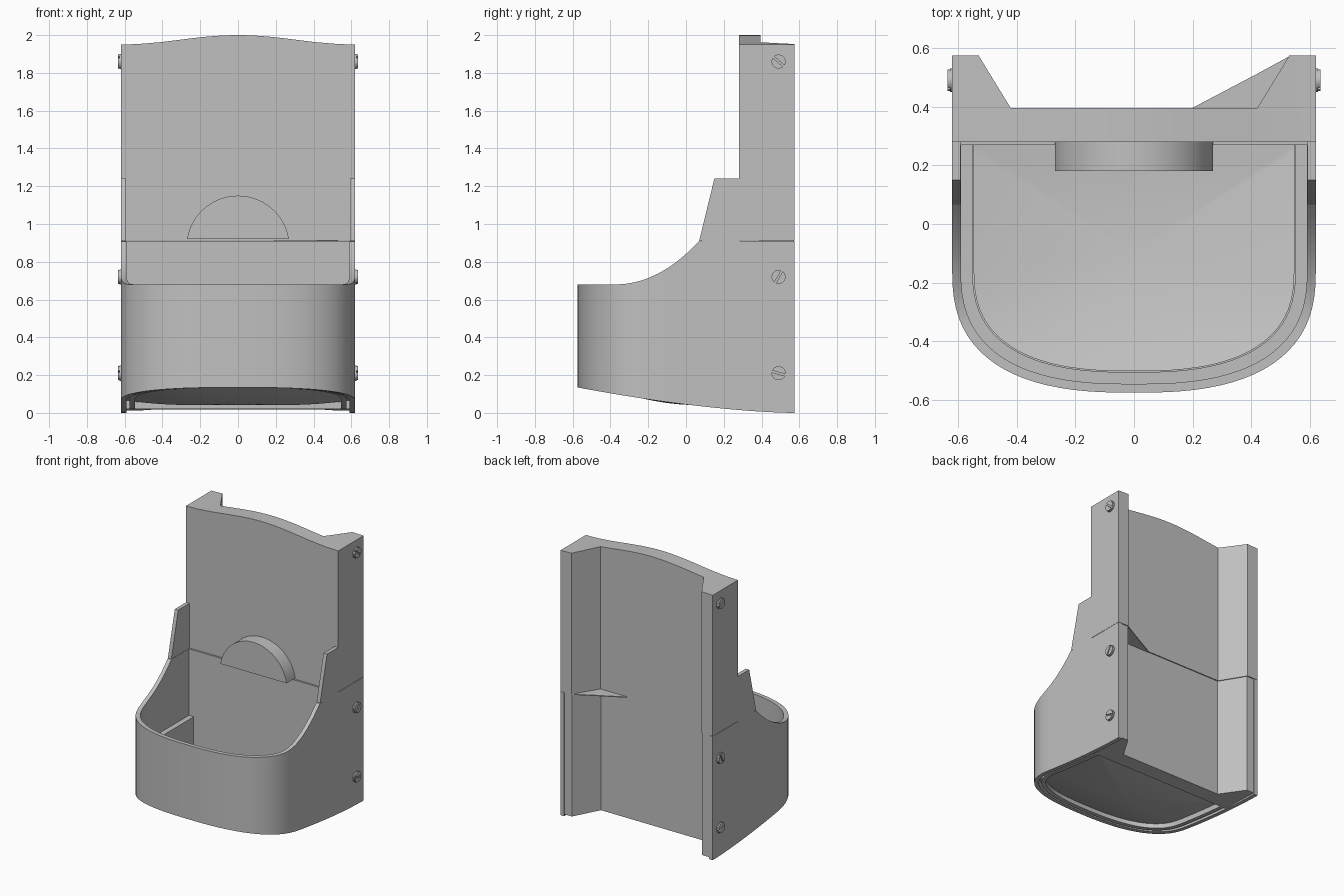
import bpy, bmesh, math
from mathutils import Vector

cube = bpy.data.objects.get("Cube")
if cube:
    bpy.data.objects.remove(cube, do_unlink=True)

grey = bpy.data.materials.new("plain grey")
grey.use_nodes = True
GREY = (0.53, 0.53, 0.53, 1)
grey.diffuse_color = GREY
grey.node_tree.nodes["Principled BSDF"].inputs["Base Color"].default_value = GREY


def finish(name, bm):
    bmesh.ops.remove_doubles(bm, verts=bm.verts, dist=1e-5)
    bmesh.ops.recalc_face_normals(bm, faces=bm.faces)
    mesh = bpy.data.meshes.new(name)
    bm.to_mesh(mesh)
    bm.free()
    mesh.materials.append(grey)
    obj = bpy.data.objects.new(name, mesh)
    bpy.context.collection.objects.link(obj)
    bpy.ops.object.select_all(action='DESELECT')
    obj.select_set(True)
    bpy.context.view_layer.objects.active = obj
    bpy.ops.object.shade_smooth_by_angle(angle=math.radians(30))
    return obj


def loft(name, sections):
    """Closed solid through a row of four-cornered sections."""
    bm = bmesh.new()
    rows = [[bm.verts.new(p) for p in s] for s in sections]
    for a, b in zip(rows, rows[1:]):
        for i in range(4):
            j = (i + 1) % 4
            bm.faces.new((a[i], a[j], b[j], b[i]))
    bm.faces.new(rows[0])
    bm.faces.new(rows[-1])
    return finish(name, bm)


def upright(p, q, low, high):
    """Vertical section between plan points p and q."""
    return [(*p, low), (*q, low), (*q, high), (*p, high)]


# Shared shape rules
def underside(y):
    return 0.135 * max(0, (0.575 - y) / 1.15) ** 1.6


def rim(y):
    t = min(1, max(0, (y + 0.38) / 0.45))
    return 0.68 + 0.23 * t ** 2.1


def outline(inset, back):
    """U-shaped plan curve, from the back left round the front."""
    a, b, start = 0.62 - inset, 0.425 - inset, -0.15
    half = [(a, back + (start - back) * i / 20) for i in range(20)]
    for i in range(21):
        t = math.pi / 2 * i / 20
        half.append((a * max(0, math.cos(t)) ** 0.77,
                     start - b * math.sin(t) ** 0.77))
    half[-1] = (0, start - b)
    return half + [(-x, y) for x, y in reversed(half[:-1])]


def wall(name, d0, d1, back, low, high):
    pairs = zip(outline(d0, back), outline(d1, back))
    return loft(name, [upright(p, q, low(p[1]), high(p[1])) for p, q in pairs])


# Bin: outer shell, thicker liner below a ledge, and lip under the floor
wall("bin_shell", 0, 0.03, 0.575, underside, rim)
wall("bin_liner", 0.03, 0.07, 0.28, lambda y: underside(y) + 0.05, lambda y: 0.42)
wall("bottom_lip", 0.045, 0.075, 0.28,
     lambda y: underside(y) + 0.006, lambda y: underside(y) + 0.08)

# Dished floor
bm = bmesh.new()
plan = outline(0.065, 0.275)
RINGS = 8
skins = []
for thick in (0, 0.03):
    rings = []
    for k in range(1, RINGS + 1):
        s = k / RINGS
        ring = []
        for x, y in plan:
            y = -0.1 + (y + 0.1) * s
            z = underside(y) - 0.005 + 0.05 * s * s + thick
            ring.append(bm.verts.new((x * s, y, z)))
        rings.append(ring)
    centre = bm.verts.new((0, -0.1, underside(-0.1) - 0.005 + thick))
    for i in range(len(plan)):
        j = (i + 1) % len(plan)
        bm.faces.new((centre, rings[0][i], rings[0][j]))
        for a, b in zip(rings, rings[1:]):
            bm.faces.new((a[i], b[i], b[j], a[j]))
    skins.append(rings[-1])
for i in range(len(plan)):
    j = (i + 1) % len(plan)
    bm.faces.new((skins[0][i], skins[0][j], skins[1][j], skins[1][i]))
finish("bin_floor", bm)


# Back boards with a channel behind
def channel(x):
    t = min(1, max(0, (abs(x) - 0.42) / 0.11))
    return 0.39 + 0.18 * t


def arch(x):
    return 1.95 + 0.05 * math.cos(math.pi / 2 * x / 0.62) ** 2


def stations(edge):
    inner = [0.42 * i / 10 for i in range(-10, 11)]
    return [-edge, -0.53] + inner + [0.53, edge]


lower = []
for x in stations(0.592):
    y = channel(x)
    lower.append([(x, 0.27, underside(0.27) + 0.005), (x, y, underside(y) + 0.012),
                  (x, y, 0.91), (x, 0.27, 0.91)])
loft("lower_back_board", lower)
loft("upper_back_board", [upright((x, 0.28), (x, channel(x) + 0.005), 0.912, arch(x))
                          for x in stations(0.62)])

# Small corner web at the joint behind the boards
loft("corner_web", [upright((x, y0), (x, y1), 0.908, 0.914) for x, y0, y1 in
                    ((0.19, 0.389, 0.391), (0.42, 0.389, 0.512), (0.53, 0.569, 0.572))])

# Half-round stop on the front of the upper board
stop = []
for i in range(33):
    x = -0.27 * math.cos(math.pi * i / 32)
    top = max(0.921, 0.877 + math.sqrt(0.273 ** 2 - x * x))
    stop.append(upright((x, 0.18), (x, 0.285), 0.92, top))
loft("half_round_stop", stop)


# Screw heads: base disc and two half caps leaving a slot
def disc_part(name, side, z, angle, u0, u1, radius, x0, x1):
    across = Vector((0, -math.sin(angle), math.cos(angle)))
    along = Vector((0, math.cos(angle), math.sin(angle)))
    parts = []
    t0, t1 = math.asin(u0 / radius), math.asin(u1 / radius)
    for i in range(17):
        t = t0 + (t1 - t0) * i / 16
        mid = Vector((0, 0.49, z)) + across * radius * math.sin(t)
        w = along * max(0.0005, radius * math.cos(t))
        out, base = Vector((side * x1, 0, 0)), Vector((side * x0, 0, 0))
        parts.append([mid - w + base, mid + w + base, mid + w + out, mid - w + out])
    loft(name, parts)


for side, word in ((1, "left"), (-1, "right")):
    # Wing beside the upper board
    loft(word + "_wing", [upright((side * 0.62, y), (side * 0.592, y), 0.91, z)
                          for y, z in ((0.07, 0.912), (0.15, 1.24), (0.285, 1.24))])
    for z, degrees in ((1.86, -40), (0.72, 60), (0.21, -15)):
        a = math.radians(degrees)
        disc_part(word + "_screw_base", side, z, a, -0.04, 0.04, 0.04, 0.61, 0.627)
        for u0, u1 in ((-0.037, -0.005), (0.005, 0.037)):
            disc_part(word + "_screw_cap", side, z, a, u0, u1, 0.037, 0.62, 0.636)
